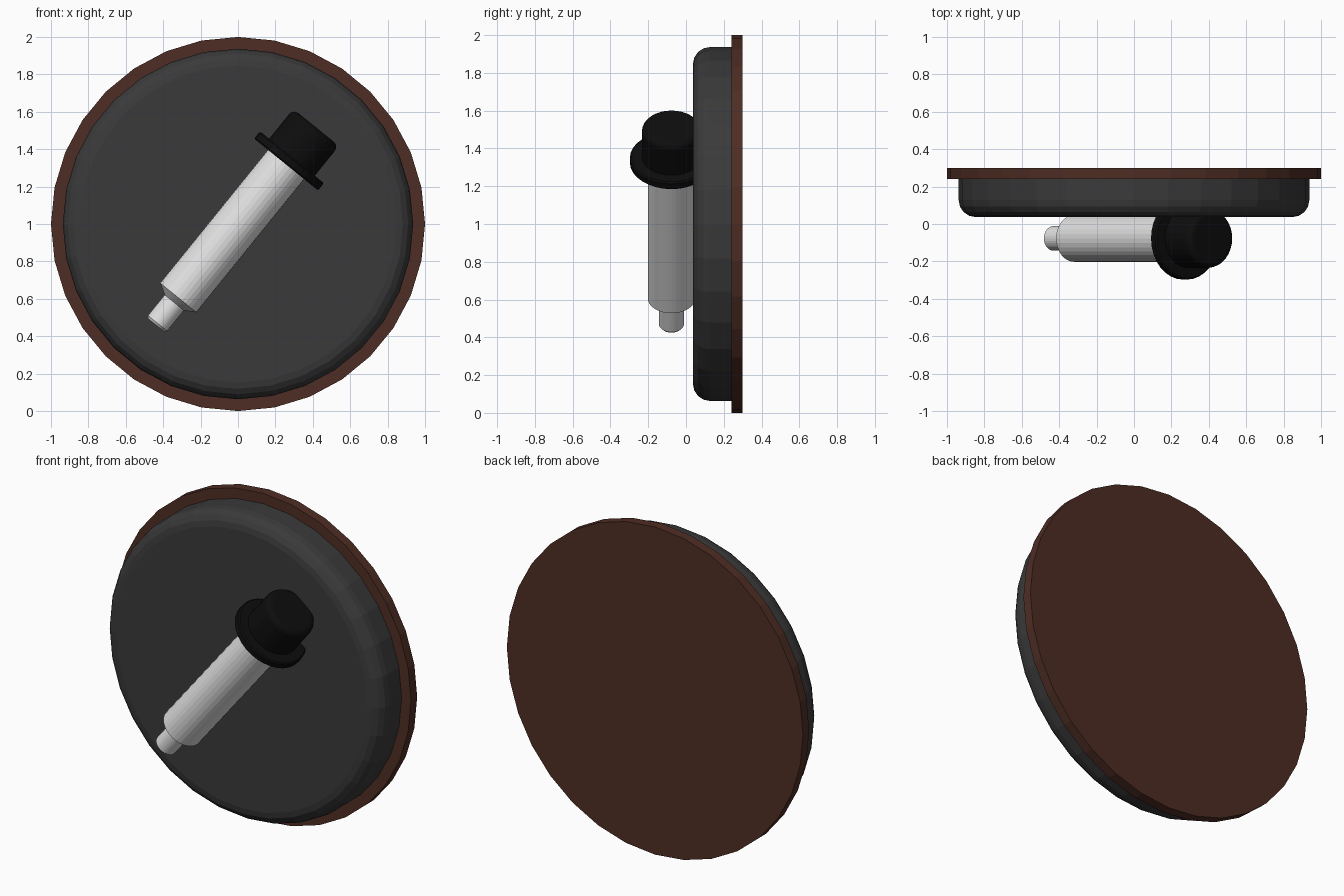
import bpy, bmesh
from math import cos, sin, pi, radians
from mathutils import Vector

cube = bpy.data.objects.get("Cube")
if cube:
    bpy.data.objects.remove(cube, do_unlink=True)


def material(name, r, g, b):
    m = bpy.data.materials.new(name)
    m.use_nodes = True
    m.diffuse_color = (r, g, b, 1)
    m.node_tree.nodes["Principled BSDF"].inputs["Base Color"].default_value = (r, g, b, 1)
    return m


brown = material("brown", 0.076, 0.026, 0.017)
charcoal = material("charcoal", 0.042, 0.042, 0.042)
light_grey = material("light grey", 0.75, 0.75, 0.75)
black = material("black", 0.004, 0.004, 0.004)


def lathe(name, profile, origin, axis, mat, sides=32):
    """Closed solid of revolution; profile holds (radius, distance along axis)."""
    bm = bmesh.new()
    rings = [[bm.verts.new((r * cos(2 * pi * i / sides), r * sin(2 * pi * i / sides), h))
              for i in range(sides)] for r, h in profile]
    for low, high in zip(rings, rings[1:]):
        for i in range(sides):
            j = (i + 1) % sides
            bm.faces.new((low[i], low[j], high[j], high[i]))
    bm.faces.new(rings[0][::-1])
    bm.faces.new(rings[-1])
    mesh = bpy.data.meshes.new(name)
    bm.to_mesh(mesh)
    bm.free()
    mesh.materials.append(mat)
    obj = bpy.data.objects.new(name, mesh)
    obj.location = origin
    obj.rotation_mode = 'QUATERNION'
    obj.rotation_quaternion = Vector(axis).to_track_quat('Z', 'Y')
    bpy.context.collection.objects.link(obj)
    return obj


def rounded_end(radius, top, bevel, steps):
    """Quarter-round profile points from the side to the top face."""
    angles = [pi / 2 * k / steps for k in range(steps + 1)]
    return [(radius - bevel + bevel * cos(a), top - bevel + bevel * sin(a)) for a in angles]


# Round backing and padded front, stacked towards the front
lathe("backing_disc", [(1, 0), (1, 0.06)], (0, 0.3, 1), (0, -1, 0), brown)
lathe("padded_disc", [(0.937, 0)] + rounded_end(0.937, 0.203, 0.09, 4),
      (0, 0.24, 1), (0, -1, 0), charcoal)

# Slanted plunger; distances are measured from the underside of its collar
tilt = radians(51)
axis = (cos(tilt), 0, sin(tilt))
base = (0.257, -0.077, 1.318)
lathe("plunger_rod", [(0.066, -0.95), (0.125, -0.916), (0.125, 0.02)], base, axis, light_grey)
lathe("plunger_tip", [(0.055, -1.105), (0.066, -1.092), (0.066, -0.94)], base, axis, light_grey)
lathe("cap_collar", [(0.212, 0), (0.22, 0.008), (0.22, 0.042), (0.212, 0.05)], base, axis, black)
lathe("cap_knob", [(0.157, 0.04)] + rounded_end(0.157, 0.255, 0.035, 4), base, axis, black)
